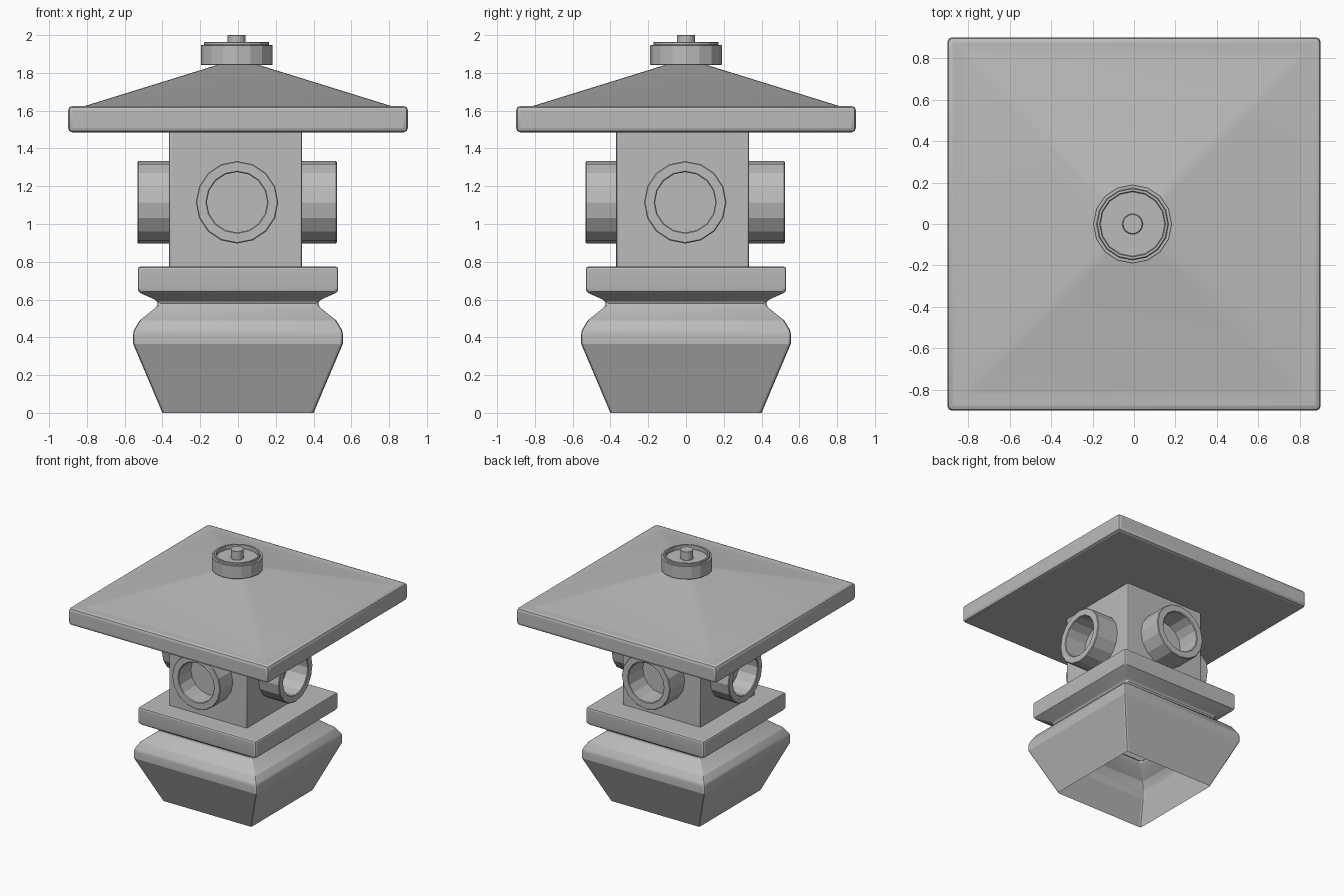
import bpy, bmesh, math
from mathutils import Matrix

cube = bpy.data.objects.get("Cube")
if cube:
    bpy.data.objects.remove(cube)

stone = bpy.data.materials.new("stone grey")
stone.use_nodes = True
GREY = (0.5, 0.5, 0.5, 1)
stone.diffuse_color = GREY
stone.node_tree.nodes["Principled BSDF"].inputs["Base Color"].default_value = GREY


def loft(name, profile, sides, centre=(0, 0, 0), turn=None, caps=(True, True),
         bevel=0.0, limit=30, segments=2):
    """Stack regular rings (radius, height); square rings use the half width."""
    bm = bmesh.new()
    square = sides == 4
    start = math.pi / 4 if square else 0
    scale = math.sqrt(2) if square else 1
    rings = []
    for r, z in profile:
        ring = []
        for i in range(sides):
            a = start + math.tau * i / sides
            ring.append(bm.verts.new((r * scale * math.cos(a), r * scale * math.sin(a), z)))
        rings.append(ring)
    for low, high in zip(rings, rings[1:]):
        for i in range(sides):
            j = (i + 1) % sides
            bm.faces.new((low[i], low[j], high[j], high[i]))
    if caps[0]:
        bm.faces.new(rings[0][::-1])
    if caps[1]:
        bm.faces.new(rings[-1])
    if turn:
        bm.transform(turn)
    mesh = bpy.data.meshes.new(name)
    bm.to_mesh(mesh)
    bm.free()
    mesh.materials.append(stone)
    obj = bpy.data.objects.new(name, mesh)
    obj.location = centre
    bpy.context.collection.objects.link(obj)
    bpy.ops.object.select_all(action='DESELECT')
    obj.select_set(True)
    bpy.context.view_layer.objects.active = obj
    if bevel:
        mod = obj.modifiers.new("soft edges", 'BEVEL')
        mod.width = bevel
        mod.segments = segments
        mod.limit_method = 'ANGLE'
        mod.angle_limit = math.radians(limit)
        bpy.ops.object.modifier_apply(modifier=mod.name)
    bpy.ops.object.shade_smooth_by_angle(angle=math.radians(20))
    return obj


# Hollow flared pedestal, open underneath, running through the neck into the slab
loft("pedestal", [(0.40, 0), (0.555, 0.365), (0.555, 0.432), (0.52, 0.49),
                  (0.435, 0.558), (0.42, 0.58), (0.44, 0.60), (0.53, 0.64),
                  (0.53, 0.775)], 4, caps=(False, True), bevel=0.014)

# Square light chamber
loft("chamber", [(0.352, 0.76), (0.352, 1.5)], 4, centre=(-0.013, -0.018, 0), bevel=0.012)

# Round window collar on each side of the chamber
for k, side in enumerate(("left", "back", "right", "front")):
    turn = Matrix.Rotation(math.pi / 2 * k, 4, 'Z') @ Matrix.Rotation(math.pi / 2, 4, 'Y')
    loft("window_collar_" + side, [(0.218, 0.32), (0.218, 0.528), (0.16, 0.528), (0.16, 0.32)],
         16, centre=(-0.005, -0.004, 1.115), turn=turn, caps=(False, False),
         bevel=0.005, limit=50, segments=1)

# Wide hipped roof with a thick rounded eave
loft("roof", [(0.9, 1.485), (0.9, 1.625), (0.81, 1.625), (0.11, 1.842)], 4,
     bevel=0.024, limit=20)

# Finial cap with a raised rim, a dished top and a pin
loft("finial", [(0.19, 1.842), (0.19, 1.947), (0.172, 1.947), (0.172, 1.963),
                (0.157, 1.963), (0.157, 1.93), (0.048, 1.93), (0.048, 2.0)],
     16, centre=(-0.007, 0, 0), bevel=0.002, limit=50, segments=1)
